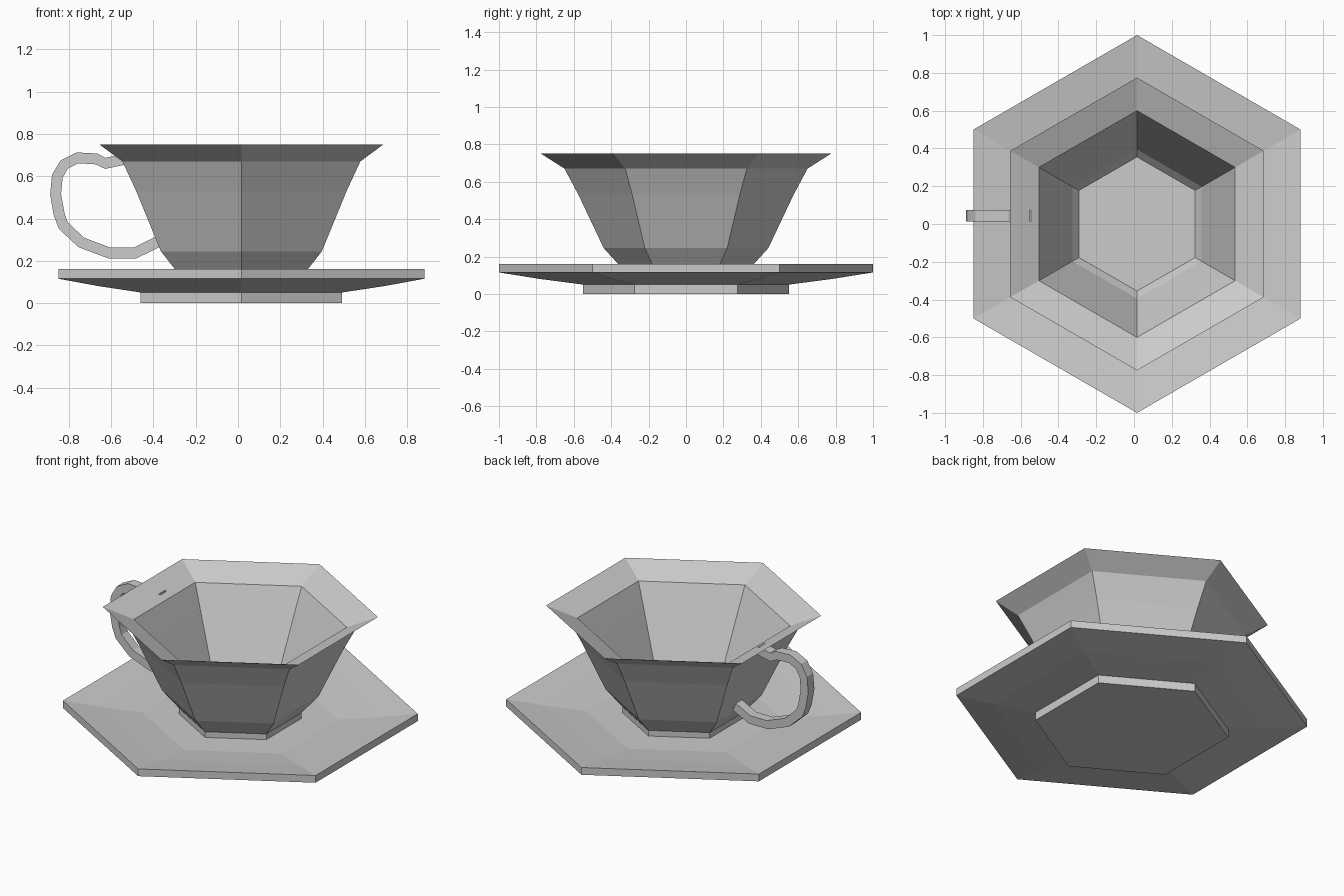
import bpy, bmesh, math
from mathutils import Vector

if "Cube" in bpy.data.objects:
    bpy.data.objects.remove(bpy.data.objects["Cube"])

CX = 0.016   # shared axis of cup and saucer
SIDES = 6


def finish(name, bm):
    bmesh.ops.recalc_face_normals(bm, faces=bm.faces[:])
    mesh = bpy.data.meshes.new(name)
    bm.to_mesh(mesh)
    bm.free()
    obj = bpy.data.objects.new(name, mesh)
    bpy.context.collection.objects.link(obj)
    return obj


def skin(name, rings):
    """Join successive vertex rings with quads and cap both ends."""
    bm = bmesh.new()
    loops = [[bm.verts.new(p) for p in ring] for ring in rings]
    n = len(loops[0])
    for a, b in zip(loops, loops[1:]):
        for i in range(n):
            j = (i + 1) % n
            bm.faces.new((a[i], a[j], b[j], b[i]))
    bm.faces.new(loops[0])
    bm.faces.new(loops[-1])
    return finish(name, bm)


def hex_turned(name, profile):
    """Six-sided lathe of a (radius, height) profile."""
    rings = []
    for r, z in profile:
        angles = [math.pi / 2 + math.tau * i / SIDES for i in range(SIDES)]
        rings.append([(CX + r * math.cos(a), r * math.sin(a), z) for a in angles])
    return skin(name, rings)


# Saucer: foot, sloped underside, rim, dished top
hex_turned("saucer", [(0.55, 0), (0.55, 0.05), (0.78, 0.08), (1.0, 0.115),
                      (1.0, 0.16), (0.78, 0.13), (0.55, 0.105)])

# Cup: foot, outer wall, sharp flared lip, inner wall down to the floor
hex_turned("cup", [(0.345, 0.10), (0.345, 0.14), (0.44, 0.245), (0.575, 0.53),
                   (0.65, 0.67), (0.775, 0.75), (0.60, 0.68), (0.525, 0.53),
                   (0.395, 0.265), (0.355, 0.22)])

# Handle: flat strap swept along a path in the xz plane
path = [(-.54, .68), (-.628, .661), (-.67, .682), (-.76, .687), (-.822, .656),
        (-.855, .60), (-.863, .514), (-.846, .419), (-.827, .367),
        (-.742, .287), (-.609, .237), (-.486, .237), (-.38, .29)]
pts = [Vector((x, 0.043, z)) for x, z in path]
half_t, half_w = 0.026, 0.03
rings = []
for i, p in enumerate(pts):
    t = (pts[min(i + 1, len(pts) - 1)] - pts[max(i - 1, 0)]).normalized()
    n = Vector((-t.z, 0, t.x)) * half_t
    w = Vector((0, half_w, 0))
    rings.append([p + n + w, p + n - w, p - n - w, p - n + w])
skin("handle", rings)
